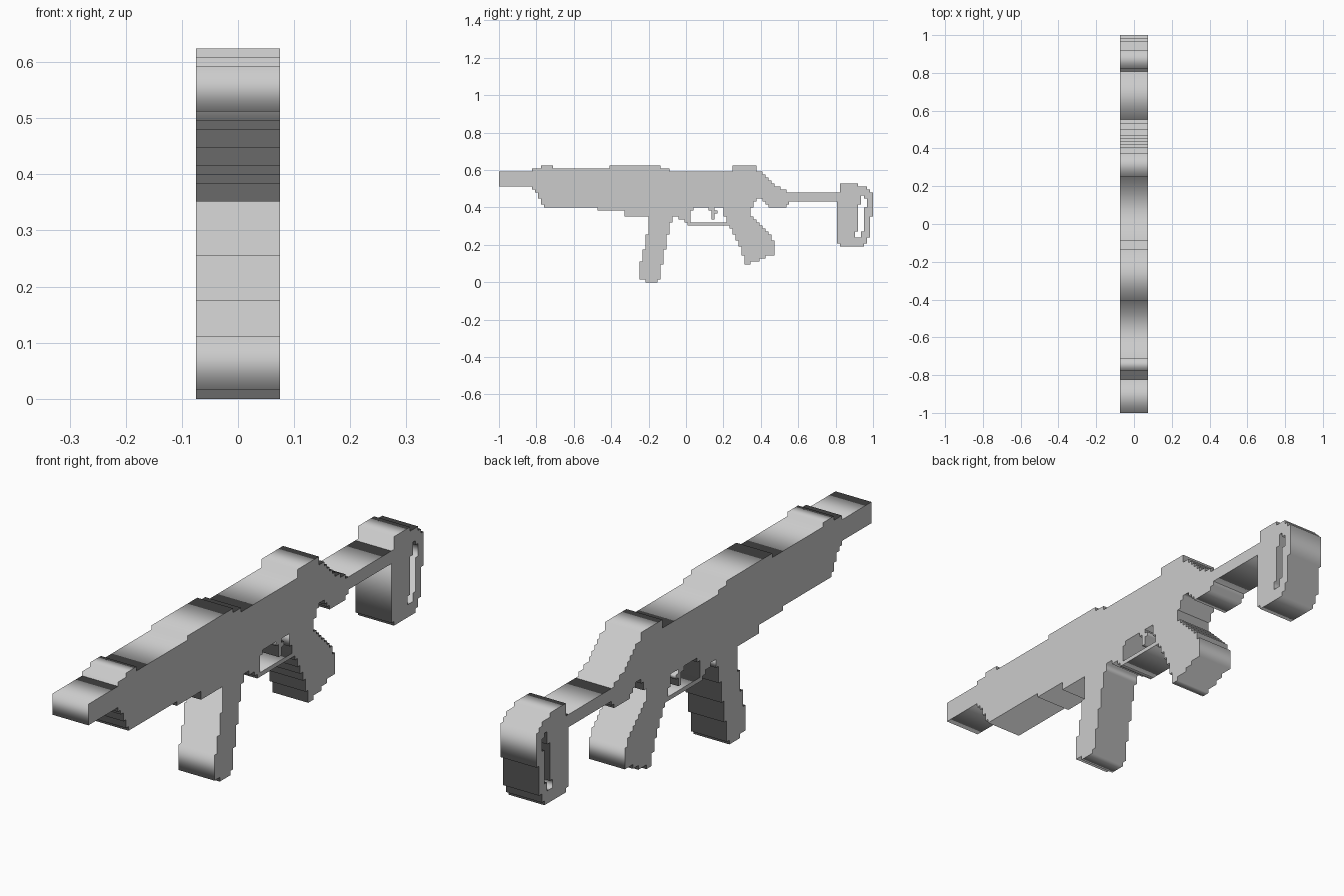
import bpy
from math import radians

if "Cube" in bpy.data.objects:
    bpy.data.objects.remove(bpy.data.objects["Cube"])

CELL = 0.016      # size of one step on the 125-cell-long silhouette
HALF = 0.075      # half thickness


def stepped(runs):
    """Right-angled outline: each (u, v) starts a level run at height v."""
    pts = []
    for i, (u, v) in enumerate(runs):
        pts += [(u, v), (runs[(i + 1) % len(runs)][0], v)]
    return [(u * CELL - 1, v * CELL) for u, v in pts]


def plate(name, *outlines):
    """Extrude an outline (further outlines are holes) across x."""
    curve = bpy.data.curves.new(name, 'CURVE')
    curve.dimensions = '2D'
    curve.fill_mode = 'BOTH'
    curve.extrude = HALF
    for runs in outlines:
        pts = stepped(runs)
        sp = curve.splines.new('POLY')
        sp.points.add(len(pts) - 1)
        for p, (a, b) in zip(sp.points, pts):
            p.co = (a, b, 0, 1)
        sp.use_cyclic_u = True
    ob = bpy.data.objects.new(name, curve)
    ob.rotation_euler = (radians(90), 0, radians(90))
    bpy.context.collection.objects.link(ob)
    bpy.ops.object.select_all(action='DESELECT')
    ob.select_set(True)
    bpy.context.view_layer.objects.active = ob
    bpy.ops.object.convert(target='MESH')
    bpy.context.object.name = name


def box(u0, v0, u1, v1):
    return [(u0, v0), (u1, v1)]


# barrel and rear tube
plate("barrel", box(0, 32, 11, 37))
plate("stock_tube", box(97, 27, 113, 30))

# receiver: underside front to back, then top back to front
plate("receiver", [
    (11, 31), (12, 30), (13, 28), (14, 26), (15, 25), (33, 24), (42, 22),
    (60, 21), (62, 20), (63, 19), (64, 24), (65, 25), (85, 27), (86, 28),
    (88, 27), (89, 26), (90, 25), (96, 26),
    (97, 30), (96, 31), (94, 32), (92, 33), (91, 34), (90, 35), (89, 36),
    (88, 37), (86, 39), (78, 37), (57, 38), (54, 39), (37, 38), (18, 39),
    (14, 38)])

# magazine
plate("magazine", [
    (50, 16), (49, 11), (48, 7), (47, 1), (49, 0), (53, 1), (54, 6),
    (55, 11), (56, 16), (57, 20), (58, 22)])

# trigger guard bar and trigger
plate("trigger_guard", box(64, 19, 76, 20))
plate("trigger", [(70, 24), (71, 21), (72, 23), (73, 24), (72, 25)])

# rear grip
plate("grip", [
    (75, 22), (76, 19), (77, 18), (78, 16), (79, 14), (80, 12), (81, 9),
    (82, 6), (84, 7), (87, 8), (89, 9), (92, 14), (91, 16), (90, 17),
    (89, 18), (88, 19), (87, 20), (86, 21), (85, 22), (84, 25)])

# shoulder stock with its slot
plate("stock",
      [(113, 13), (114, 12), (122, 13), (123, 15), (124, 22), (125, 30),
       (124, 31), (123, 32), (120, 33), (114, 30)],
      [(120, 17), (119, 15), (121, 17), (122, 25), (123, 28), (122, 29),
       (121, 26)])
